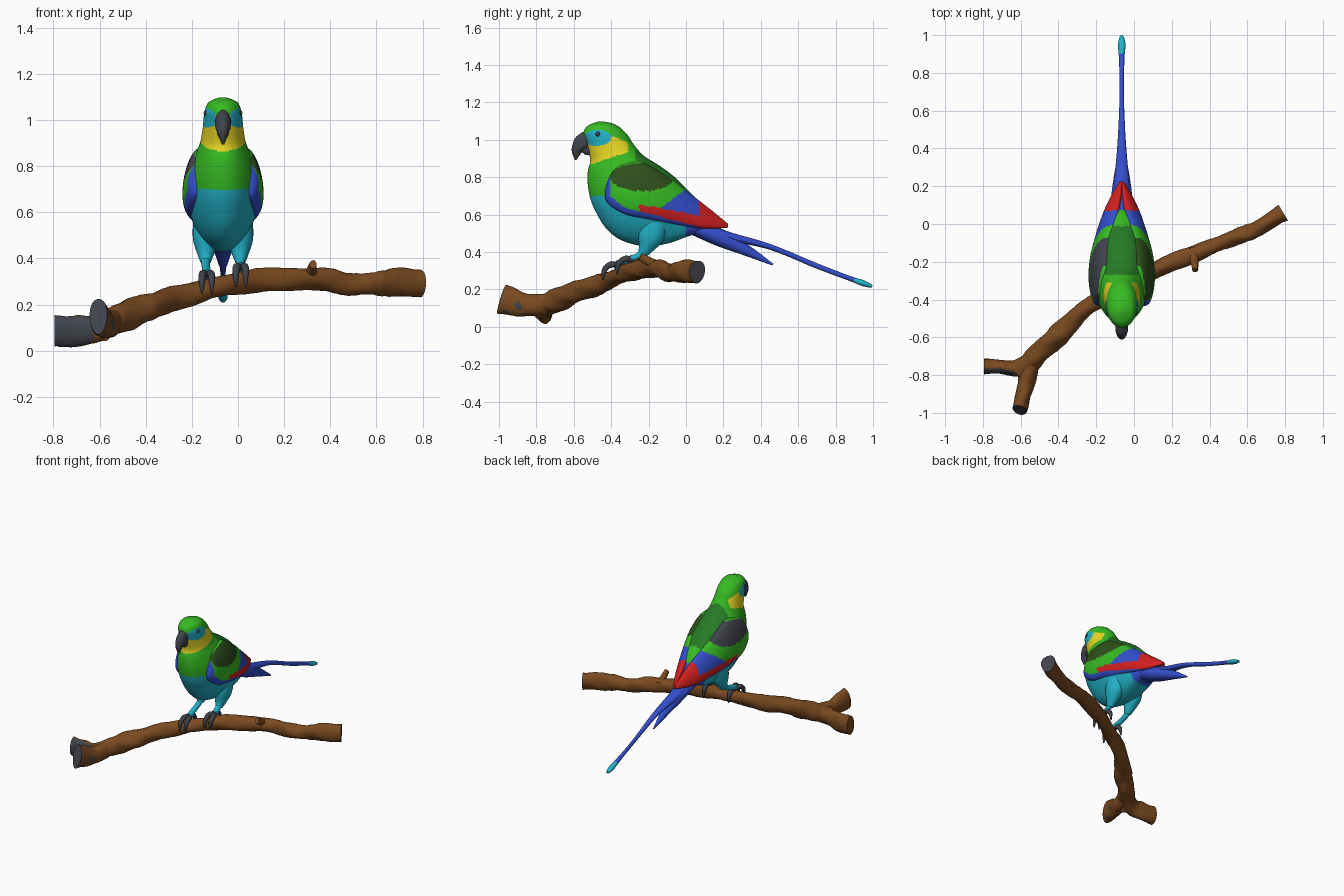
import bpy, bmesh, math, random
from mathutils import Vector

if "Cube" in bpy.data.objects:
    bpy.data.objects.remove(bpy.data.objects["Cube"])

random.seed(4)
CX = -0.065  # bird's centre line


def lin(v):
    v /= 255
    return v / 12.92 if v <= 0.04045 else ((v + 0.055) / 1.055) ** 2.4


COLOURS = {
    "bright green": (54, 186, 34), "dark green": (38, 122, 38), "olive green": (46, 80, 28),
    "cyan": (34, 178, 200), "yellow": (232, 216, 36), "blue": (52, 78, 205),
    "red": (212, 32, 32), "dark grey": (64, 67, 75), "brown": (122, 74, 32),
}
NAMES = list(COLOURS)
MATS = []
for name, rgb in COLOURS.items():
    m = bpy.data.materials.new(name)
    m.diffuse_color = (*[lin(c) for c in rgb], 1)
    m.use_nodes = True
    m.node_tree.nodes["Principled BSDF"].inputs["Base Color"].default_value = m.diffuse_color
    MATS.append(m)


def spline(p0, p1, p2, p3, t):
    return [0.5 * (2 * b + (c - a) * t + (2 * a - 5 * b + 4 * c - d) * t * t
                   + (3 * b - a - 3 * c + d) * t ** 3) for a, b, c, d in zip(p0, p1, p2, p3)]


def loft(name, rings, colour, k=6, n=24, rough=0.0):
    """Skin smooth elliptical rings (centre, axis a, axis b); colour is a name or a rule."""
    fine = []
    for i in range(len(rings) - 1):
        q = [rings[max(0, min(len(rings) - 1, j))] for j in (i - 1, i, i + 1, i + 2)]
        fine += [spline(*q, s / k) for s in range(k)]
    fine.append(rings[-1])
    bm = bmesh.new()
    loops = []
    for i, r in enumerate(fine):
        c, a, b = Vector(r[:3]), Vector(r[3:6]), Vector(r[6:9])
        swell = random.uniform(-1, 1) * 0.5
        loop = []
        for j in range(n):
            th = 2 * math.pi * j / n
            f = 1 + rough * (math.sin(2 * th + i * 0.45) + 0.7 * math.sin(3 * th - i * 0.7) + swell)
            loop.append(bm.verts.new(c + (a * math.cos(th) + b * math.sin(th)) * f))
        loops.append(loop)
    for l0, l1 in zip(loops, loops[1:]):
        for j in range(n):
            bm.faces.new((l0[j], l0[(j + 1) % n], l1[(j + 1) % n], l1[j]))
    bm.faces.new(loops[0])
    bm.faces.new(loops[-1])
    bmesh.ops.recalc_face_normals(bm, faces=bm.faces)
    return finish(name, bm, colour)


def finish(name, bm, colour):
    bm.normal_update()
    me = bpy.data.meshes.new(name)
    for m in MATS:
        me.materials.append(m)
    for f in bm.faces:
        col = colour if isinstance(colour, str) else colour(f.calc_center_median(), f.normal)
        f.material_index = NAMES.index(col)
    bm.to_mesh(me)
    bm.free()
    ob = bpy.data.objects.new(name, me)
    bpy.context.collection.objects.link(ob)
    bpy.ops.object.select_all(action='DESELECT')
    ob.select_set(True)
    bpy.context.view_layer.objects.active = ob
    bpy.ops.object.shade_smooth_by_angle(angle=math.radians(50))
    return ob


def section(yf, zf, yb, zb, w):
    """Ring spanning a front and a back point of the side profile."""
    return (CX, (yf + yb) / 2, (zf + zb) / 2, 0, (yb - yf) / 2, (zb - zf) / 2, w, 0, 0)


def tube(name, pts, colour, ref=(1, 0, 0), **kw):
    """Tube through points (x, y, z, half width, half height)."""
    rings = []
    for i, p in enumerate(pts):
        t = Vector(pts[min(i + 1, len(pts) - 1)][:3]) - Vector(pts[max(i - 1, 0)][:3])
        t.normalize()
        up = t.cross(Vector(ref)).normalized()
        side = up.cross(t)
        rings.append((*p[:3], *(side * p[3]), *(up * p[4])))
    return loft(name, rings, colour, **kw)


# Body and head
def body_colour(c, n):
    y, z = c.y, c.z
    if z > 0.86:
        if ((y + 0.475) / 0.075) ** 2 + ((z - 1.01) / 0.042) ** 2 < 1 and abs(c.x - CX) > 0.03:
            return "cyan"
        if z > 0.868 + 0.33 * (y + 0.51) and z < 1.025 and y < -0.31 and z < 1.03 + 0.4 * (-0.42 - y):
            return "yellow"
    if z < 0.70:
        if y > 0.0:
            return "blue" if z < 0.66 else "bright green"
        return "cyan"
    return "dark green" if -0.27 < y < -0.01 else "bright green"


loft("body", [section(*s) for s in (
    (-.47, 1.098, -.44, 1.098, .015), (-.525, 1.075, -.375, 1.08, .062), (-.548, 1.04, -.32, 1.035, .08),
    (-.54, 1.0, -.29, .99, .085), (-.525, .95, -.26, .95, .09), (-.512, .89, -.22, .91, .1),
    (-.525, .83, -.14, .86, .122), (-.525, .76, -.06, .80, .145), (-.51, .68, 0, .74, .155),
    (-.48, .61, .05, .69, .155), (-.43, .53, .09, .64, .14), (-.35, .465, .12, .61, .115),
    (-.22, .43, .16, .58, .085), (-.10, .445, .18, .56, .06), (0, .48, .20, .545, .03))],
    body_colour, k=9, n=80)

# Beak
loft("upper_beak", [section(*s) for s in (
    (-.54, 1.048, -.50, 1.04, .014), (-.588, 1.015, -.48, 1.0, .032), (-.608, .97, -.50, .965, .033),
    (-.61, .935, -.55, .94, .022), (-.595, .893, -.585, .893, .005))], "dark grey")
loft("lower_beak", [section(*s) for s in (
    (-.56, .965, -.48, .965, .026), (-.56, .94, -.49, .935, .024), (-.54, .92, -.51, .915, .012))], "dark grey")


# Wings
def wing_colour(s):
    def rule(c, n):
        y, z = c.y, c.z
        low = 0.617 - 0.26 * (y + 0.25)
        if y > -0.25 and z > low and (z < 0.655 - 0.19 * (y + 0.25) or y > 0.07):
            return "red"
        if ((y + 0.235) / 0.17) ** 2 + ((z - 0.80) / 0.075) ** 2 < 1:
            return "olive green" if s > 0 else "dark grey"
        rim = z < low or y < -0.405 + 1.2 * max(0, 0.70 - z)
        if rim or y > -0.14 + 1.3 * (z - 0.63):
            return "blue"
        return "dark green" if z > 0.8 and y > -0.2 else "bright green"
    return rule


WING = (  # top y, z, x; bottom y, z, x; half thickness
    (-.405, .82, .105, -.43, .75, .11, .01), (-.35, .865, .10, -.425, .67, .125, .04),
    (-.24, .88, .085, -.33, .605, .14, .056), (-.14, .83, .08, -.20, .575, .135, .055),
    (-.04, .76, .06, -.07, .55, .11, .048), (.05, .69, .035, .06, .53, .08, .035),
    (.14, .62, .015, .15, .525, .045, .022), (.225, .55, .002, .225, .53, .008, .006))
for s, side in ((1, "right"), (-1, "left")):
    rings = []
    for ty, tz, tx, by, bz, bx, th in WING:
        rings.append((CX + s * (tx + bx) / 2, (ty + by) / 2, (tz + bz) / 2,
                      s * (tx - bx) / 2, (ty - by) / 2, (tz - bz) / 2, s * th, 0, 0.2 * th))
    loft(side + "_wing", rings, wing_colour(s), k=12, n=72)

    # Eye
    bm = bmesh.new()
    bmesh.ops.create_uvsphere(bm, u_segments=16, v_segments=10, radius=0.014)
    bmesh.ops.translate(bm, verts=bm.verts, vec=(CX + s * 0.07, -0.47, 1.03))
    finish(side + "_eye", bm, "dark grey")

    # Leg and foot, gripping the sloping branch
    fx, fy, fz = (0.012, -0.295, 0.355) if s > 0 else (-0.135, -0.37, 0.325)
    lx = CX + s * 0.075
    tube(side + "_thigh", [(CX + s * .07, -.17, .56, .06, .08), (lx, -.19, .48, .055, .07),
                           (lx, -.215, .42, .036, .04), (lx, -.235, .385, .022, .024)], "cyan")
    tube(side + "_shank", [(lx, -.22, .41, .022, .022), (lx, -.26, .375, .018, .018),
                           (fx, fy, fz + .01, .02, .018)], "cyan")
    for i, (dx, dy) in enumerate(((-.018, -1), (.018, -1), (0, 1))):
        tube(f"{side}_toe_{i + 1}", [
            (fx, fy - dy * .015, fz, .014, .016), (fx + dx, fy + dy * .03, fz + .008, .016, .017),
            (fx + dx * 1.2, fy + dy * .065, fz - .02, .014, .015),
            (fx + dx * 1.2, fy + dy * .075, fz - .075, .004, .004)], "dark grey", n=12)

# Tail feathers
tube("long_tail_feather", [(CX, .08, .53, .05, .04), (CX, .22, .485, .04, .025), (CX, .45, .427, .021, .015),
                           (CX, .70, .325, .011, .014), (CX, .88, .257, .015, .013),
                           (CX, .95, .232, .02, .016), (CX, .995, .216, .01, .008)],
     lambda c, n: "cyan" if c.y > 0.9 else "blue", n=20)
tube("short_tail_feathers", [(CX, .03, .53, .065, .035), (CX, .18, .475, .052, .045),
                             (CX, .32, .41, .03, .03), (CX, .465, .332, .004, .005)], "blue")


# Branch with a fork, a twig and grey cut ends
def cut_front(c, n):
    return "dark grey" if n.y < -0.35 and (c.x < -0.63 or c.y < -0.86) else "brown"


tube("branch", [(-.60, -.79, .10, .05, .06), (-.50, -.68, .145, .058, .062), (-.39, -.58, .19, .055, .06),
                (-.26, -.45, .23, .046, .05), (-.08, -.35, .277, .044, .046), (.11, -.245, .306, .045, .05),
                (.35, -.145, .31, .043, .05), (.50, -.085, .287, .04, .047), (.64, -.03, .295, .043, .055),
                (.79, .06, .295, .045, .062)],
     lambda c, n: "dark grey" if c.x > 0.785 and n.x > 0.7 else "brown", ref=(0, 1, 0), k=8, rough=0.07)
tube("left_fork", [(-.53, -.72, .13, .05, .055), (-.62, -.765, .095, .045, .06), (-.71, -.755, .085, .038, .066),
                   (-.795, -.755, .085, .04, .07)], cut_front, ref=(0, 1, 0), rough=0.04)
tube("front_fork", [(-.55, -.74, .12, .05, .06), (-.57, -.84, .115, .046, .06), (-.59, -.92, .13, .042, .07),
                    (-.605, -.985, .15, .038, .085)], cut_front, rough=0.04)
tube("twig", [(.31, -.14, .315, .035, .035), (.32, -.20, .35, .022, .024), (.325, -.245, .375, .016, .02)],
     "brown", n=14, rough=0.04)
